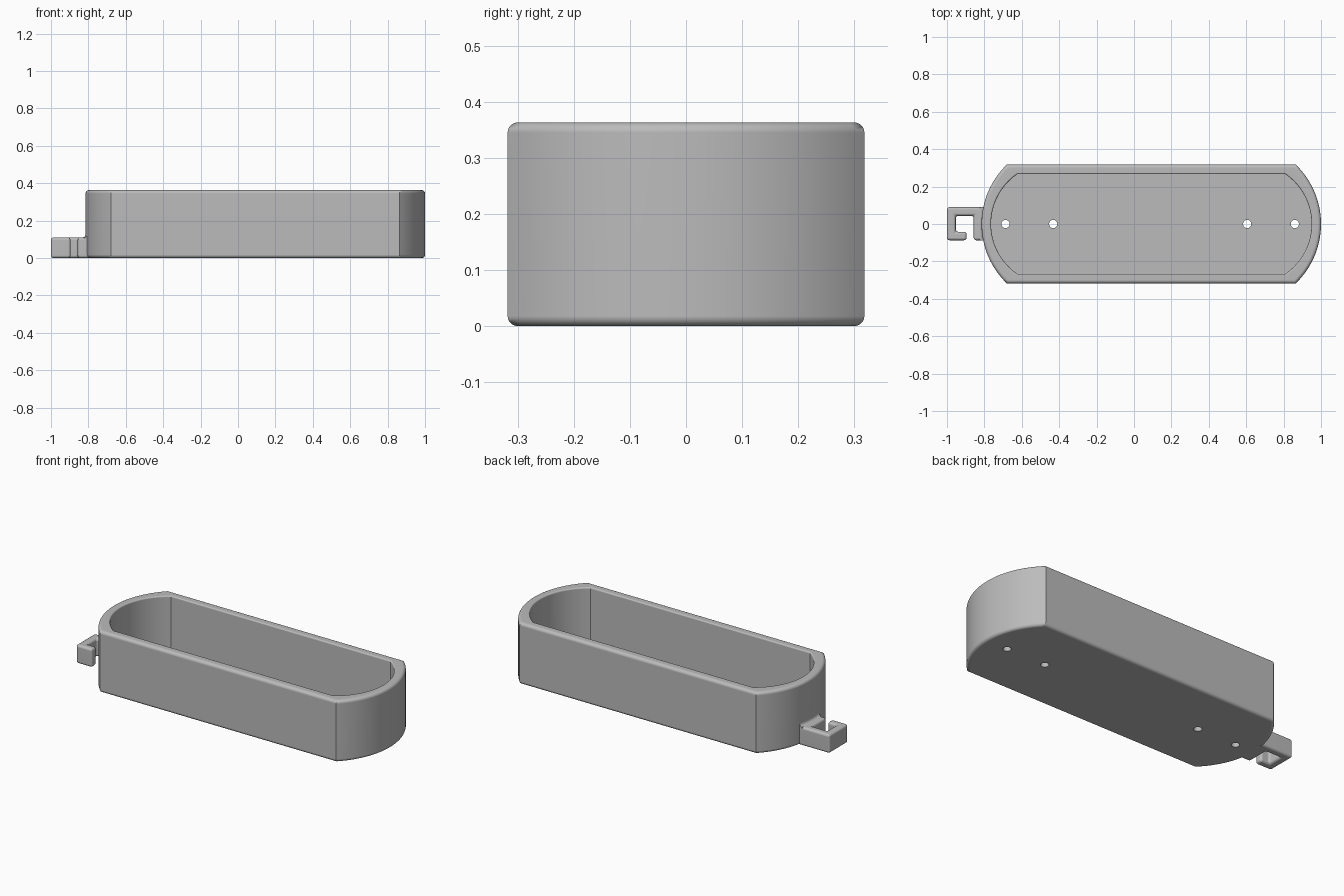
import bpy, bmesh
from math import sin, cos, asin, pi, radians, sqrt

if "Cube" in bpy.data.objects:
    bpy.data.objects.remove(bpy.data.objects["Cube"])

MID, HEIGHT, FLOOR = 0.0925, 0.363, 0.05
ROUND = 0.018
ARC_STEPS = 32

grey = bpy.data.materials.new("plain grey")
grey.use_nodes = True
colour = (0.5, 0.5, 0.5, 1)
grey.diffuse_color = colour
grey.node_tree.nodes["Principled BSDF"].inputs["Base Color"].default_value = colour


def make_object(name, bm):
    bmesh.ops.recalc_face_normals(bm, faces=bm.faces)
    mesh = bpy.data.meshes.new(name)
    bm.to_mesh(mesh)
    bm.free()
    mesh.materials.append(grey)
    obj = bpy.data.objects.new(name, mesh)
    bpy.context.collection.objects.link(obj)
    return obj


def activate(obj):
    bpy.ops.object.select_all(action='DESELECT')
    obj.select_set(True)
    bpy.context.view_layer.objects.active = obj


def finish(obj):
    activate(obj)
    bpy.ops.object.shade_smooth_by_angle(angle=radians(32))
    weighted = obj.modifiers.new("Weighted normals", 'WEIGHTED_NORMAL')
    weighted.keep_sharp = True


def arc_of(half, corner, end):
    """Radius and centre offset of an end arc through its corner and tip."""
    rise = end - corner
    radius = (half ** 2 + rise ** 2) / (2 * rise)
    return half, radius, end - radius


def outline(shape, inset, z):
    """Straight sided outline with a shallow arc at each end."""
    half, radius, centre = shape
    half, radius = half - inset, radius - inset
    limit = asin(half / radius)
    angles = [limit * (2 * i / ARC_STEPS - 1) for i in range(ARC_STEPS + 1)]
    right = [(centre + radius * cos(a), radius * sin(a)) for a in angles]
    return [(MID + s * x, s * y, z) for s in (1, -1) for x, y in right]


outer = arc_of(0.318, 0.772, 0.9075)
inner = arc_of(0.266, 0.717, 0.857)

# Tray body: lofted from the base, over the rounded rim, down to the floor
steps = [i * pi / 10 for i in range(6)]
rings = [outline(outer, ROUND * (1 - sin(a)), ROUND * (1 - cos(a))) for a in steps]
rings += [outline(outer, ROUND * (1 - cos(a)), HEIGHT - ROUND * (1 - sin(a))) for a in steps]
lip = 0.008
rings += [outline(inner, -lip * (1 - sin(a)), HEIGHT - lip * (1 - cos(a))) for a in steps]
rings.append(outline(inner, 0, FLOOR))

bm = bmesh.new()
loops = [[bm.verts.new(p) for p in ring] for ring in rings]
for low, high in zip(loops, loops[1:]):
    for i in range(len(low)):
        j = (i + 1) % len(low)
        bm.faces.new((low[i], low[j], high[j], high[i]))
bm.faces.new(loops[0])
bm.faces.new(loops[-1])
tray = make_object("tray", bm)

# Four drain holes through the floor
bm = bmesh.new()
for x in (-0.687, -0.432, 0.605, 0.86):
    made = bmesh.ops.create_cone(bm, cap_ends=True, segments=24,
                                 radius1=0.022, radius2=0.022, depth=0.2)
    bmesh.ops.translate(bm, verts=made["verts"], vec=(x, 0, 0.03))
cutter = make_object("hole_cutter", bm)
cutter.hide_render = True
cut = tray.modifiers.new("Holes", 'BOOLEAN')
cut.object, cut.operation, cut.solver = cutter, 'DIFFERENCE', 'EXACT'
activate(tray)
bpy.ops.object.modifier_apply(modifier=cut.name)
bpy.data.objects.remove(cutter)
finish(tray)

# Open hook on the left end of the tray outline
HOOK_TOP = 0.11
plan = [(-0.79, 0.09), (-1, 0.09), (-1, -0.087), (-0.895, -0.087), (-0.895, -0.042),
        (-0.953, -0.042), (-0.953, 0.044), (-0.857, 0.044), (-0.857, -0.087), (-0.79, -0.087)]
bm = bmesh.new()
base = bm.faces.new([bm.verts.new((x, y, 0)) for x, y in plan])
side = bmesh.ops.extrude_face_region(bm, geom=[base])
bmesh.ops.translate(bm, verts=[v for v in side["geom"] if isinstance(v, bmesh.types.BMVert)],
                    vec=(0, 0, HOOK_TOP))
hook = make_object("hook", bm)
bevel = hook.modifiers.new("Rounded edges", 'BEVEL')
bevel.width, bevel.segments = 0.014, 4
bevel.limit_method = 'ANGLE'
activate(hook)
bpy.ops.object.modifier_apply(modifier=bevel.name)
finish(hook)

# Concave blend where the hook top meets the curved wall
BLEND = 0.016
half, radius, centre = outer
bm = bmesh.new()
rows = []
for k in range(17):
    y = -0.087 + 0.177 * k / 16
    wall = MID - centre - sqrt(radius ** 2 - y ** 2)
    curve = [(wall - BLEND * (1 - sin(a)), HOOK_TOP + BLEND * (1 - cos(a))) for a in steps]
    section = curve + [(wall + 0.01, HOOK_TOP + BLEND), (wall + 0.01, HOOK_TOP - 0.01),
                       (wall - BLEND, HOOK_TOP - 0.01)]
    rows.append([bm.verts.new((x, y, z)) for x, z in section])
for a, b in zip(rows, rows[1:]):
    for i in range(len(a)):
        j = (i + 1) % len(a)
        bm.faces.new((a[i], a[j], b[j], b[i]))
bm.faces.new(rows[0])
bm.faces.new(rows[-1])
finish(make_object("hook_blend", bm))
